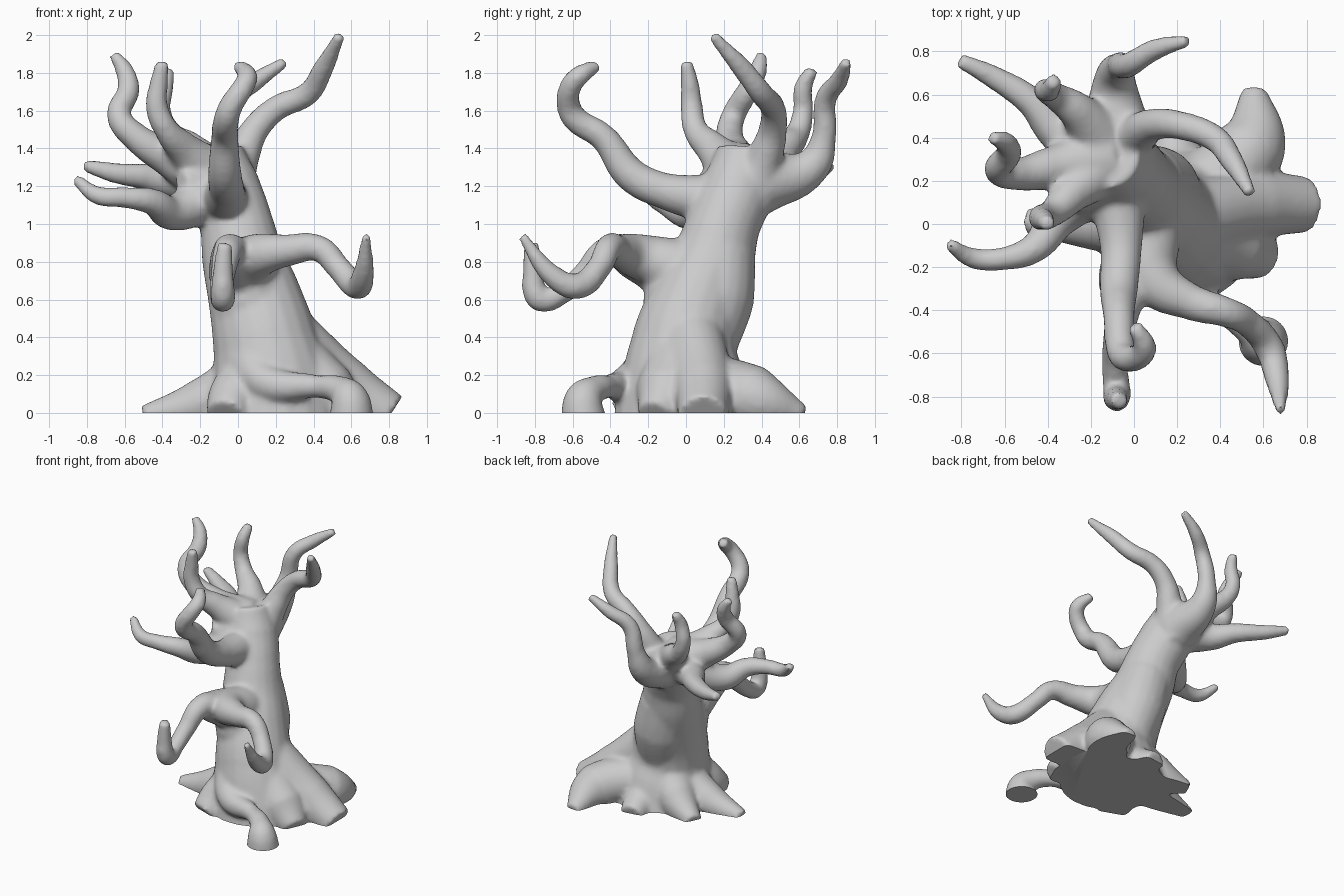
import bpy, bmesh

parts = []


def limb(name, pts):
    """Tapered round tube through (x, y, z, radius) points."""
    cu = bpy.data.curves.new(name, 'CURVE')
    cu.dimensions = '3D'
    cu.bevel_depth = 1.0
    cu.bevel_resolution = 8
    cu.resolution_u = 8
    cu.use_fill_caps = True
    sp = cu.splines.new('BEZIER')
    sp.bezier_points.add(len(pts) - 1)
    for bp, (x, y, z, r) in zip(sp.bezier_points, pts):
        bp.co = (x, y, z)
        bp.radius = r
        bp.handle_left_type = bp.handle_right_type = 'AUTO'
    ob = bpy.data.objects.new(name, cu)
    bpy.context.collection.objects.link(ob)
    parts.append(ob)


def root(mx, my, mz, mr, tx, ty, tr, top=0.25):
    """Root flaring from inside the trunk, over a mid point, down to a tip."""
    limb("root", [(0.13 + mx * 0.2, my * 0.3, top, 0.17),
                  (mx, my, mz, mr), (tx, ty, -0.02, tr)])


# trunk, leaning back and to the left
limb("trunk", [(0.2, 0.0, -0.1, 0.40), (0.19, -0.01, 0.1, 0.36), (0.15, -0.01, 0.35, 0.285),
               (0.09, 0.06, 0.6, 0.25), (0.03, 0.14, 0.8, 0.22), (-0.01, 0.2, 1.0, 0.195),
               (-0.08, 0.28, 1.2, 0.195), (-0.13, 0.32, 1.37, 0.16)])
# swellings at the back, under the front arms and low on the right
limb("back_swelling", [(0.14, 0.09, 0.36, 0.18), (0.1, 0.15, 0.6, 0.21), (0.04, 0.18, 0.85, 0.19)])
limb("front_swelling", [(0.09, 0.0, 0.4, 0.22), (0.05, -0.06, 0.66, 0.18), (0.03, -0.14, 0.8, 0.12)])
limb("right_swelling", [(0.25, 0.02, 0.32, 0.2), (0.42, 0.02, 0.12, 0.21), (0.54, 0.0, -0.02, 0.18)])

# roots
root(0.57, 0.09, 0.13, 0.16, 0.80, 0.09, 0.13, 0.42)
root(0.54, 0.36, 0.08, 0.17, 0.56, 0.62, 0.06, 0.15)
root(0.47, -0.10, 0.10, 0.17, 0.61, -0.16, 0.10, 0.36)
root(-0.20, 0.01, 0.05, 0.13, -0.5, 0.01, 0.06, 0.2)
root(-0.05, 0.18, 0.08, 0.15, -0.26, 0.28, 0.07)
root(0.2, 0.23, 0.06, 0.15, 0.17, 0.44, 0.09)
root(-0.02, -0.21, 0.08, 0.14, -0.06, -0.32, 0.11)
# arched root with a foot
limb("foot_root", [(0.05, -0.12, 0.3, 0.14), (0.15, -0.3, 0.16, 0.10), (0.42, -0.41, 0.14, 0.06),
                   (0.54, -0.49, 0.12, 0.075), (0.59, -0.54, 0.07, 0.105), (0.6, -0.54, -0.06, 0.125)])

# crown branches
limb("tall_branch", [(-0.07, 0.34, 1.15, 0.16), (0.02, 0.42, 1.36, 0.095), (0.09, 0.46, 1.5, 0.075),
                     (0.2, 0.46, 1.61, 0.067), (0.37, 0.4, 1.69, 0.062), (0.45, 0.3, 1.82, 0.055),
                     (0.54, 0.14, 2.0, 0.03)])
limb("back_branch", [(-0.08, 0.4, 1.22, 0.17), (-0.09, 0.66, 1.3, 0.10), (-0.07, 0.73, 1.46, 0.065),
                     (-0.02, 0.74, 1.66, 0.058), (0.1, 0.81, 1.76, 0.05), (0.25, 0.85, 1.86, 0.03)])
limb("back_left_branch", [(-0.15, 0.32, 1.25, 0.16), (-0.34, 0.42, 1.23, 0.10), (-0.48, 0.57, 1.25, 0.07),
                          (-0.65, 0.68, 1.27, 0.055), (-0.81, 0.76, 1.31, 0.035)])
limb("left_branch", [(-0.12, 0.2, 1.17, 0.14), (-0.35, 0.03, 1.06, 0.095), (-0.46, -0.11, 1.12, 0.07),
                     (-0.6, -0.16, 1.14, 0.055), (-0.74, -0.16, 1.15, 0.05), (-0.86, -0.09, 1.24, 0.03)])
limb("upper_left_branch", [(-0.15, 0.3, 1.26, 0.17), (-0.38, 0.26, 1.36, 0.10), (-0.54, 0.23, 1.46, 0.075),
                           (-0.63, 0.25, 1.57, 0.065), (-0.58, 0.33, 1.71, 0.06),
                           (-0.6, 0.38, 1.81, 0.05), (-0.66, 0.4, 1.9, 0.03)])
limb("front_left_branch", [(-0.15, 0.27, 1.26, 0.15), (-0.29, 0.14, 1.40, 0.09), (-0.38, 0.05, 1.5, 0.065),
                           (-0.43, 0.03, 1.62, 0.06), (-0.42, 0.02, 1.74, 0.05), (-0.4, 0.0, 1.86, 0.035)])
limb("inner_branch", [(-0.15, 0.38, 1.26, 0.15), (-0.26, 0.52, 1.4, 0.09), (-0.36, 0.59, 1.48, 0.065),
                      (-0.41, 0.62, 1.6, 0.055), (-0.39, 0.62, 1.72, 0.05), (-0.37, 0.67, 1.82, 0.035)])
limb("front_branch", [(-0.08, 0.2, 1.12, 0.14), (-0.06, -0.13, 1.18, 0.095), (-0.07, -0.29, 1.26, 0.09),
                      (-0.07, -0.44, 1.46, 0.072), (-0.06, -0.59, 1.56, 0.068), (-0.04, -0.62, 1.62, 0.064),
                      (0.03, -0.61, 1.73, 0.058), (0.05, -0.57, 1.78, 0.055), (0.0, -0.47, 1.84, 0.035)])
# short stub between the left branches
limb("stub", [(-0.15, 0.2, 1.22, 0.12), (-0.3, 0.1, 1.22, 0.06)])

# low front arms
limb("low_right_arm", [(0.06, -0.02, 0.76, 0.16), (0.1, -0.26, 0.83, 0.12), (0.26, -0.36, 0.86, 0.085),
                       (0.43, -0.41, 0.87, 0.07), (0.53, -0.46, 0.77, 0.065), (0.63, -0.58, 0.67, 0.07),
                       (0.66, -0.7, 0.72, 0.06), (0.68, -0.87, 0.94, 0.025)])
limb("low_front_arm", [(0.0, -0.08, 0.74, 0.16), (-0.03, -0.27, 0.82, 0.12), (-0.05, -0.4, 0.86, 0.08),
                       (-0.08, -0.54, 0.73, 0.065), (-0.09, -0.65, 0.64, 0.06), (-0.08, -0.77, 0.60, 0.065),
                       (-0.08, -0.8, 0.64, 0.065), (-0.08, -0.81, 0.74, 0.055), (-0.07, -0.82, 0.9, 0.04)])

# fuse every part into one skin
bpy.context.view_layer.update()
dg = bpy.context.evaluated_depsgraph_get()
bm = bmesh.new()
for ob in parts:
    me = bpy.data.meshes.new_from_object(ob.evaluated_get(dg))
    bm.from_mesh(me)
    bpy.data.meshes.remove(me)
for ob in parts:
    bpy.data.objects.remove(ob)
mesh = bpy.data.meshes.new("tree")
bm.to_mesh(mesh)
bm.free()
tree = bpy.data.objects.new("tree", mesh)
bpy.context.collection.objects.link(tree)
rm = tree.modifiers.new("fuse", 'REMESH')
rm.mode = 'VOXEL'
rm.voxel_size = 0.017
sm = tree.modifiers.new("soften", 'SMOOTH')
sm.factor = 0.5
sm.iterations = 8
bpy.context.view_layer.update()
dg = bpy.context.evaluated_depsgraph_get()
skin = bpy.data.meshes.new_from_object(tree.evaluated_get(dg))
tree.modifiers.clear()

# flat underside at ground level
bm = bmesh.new()
bm.from_mesh(skin)
bmesh.ops.bisect_plane(bm, geom=bm.verts[:] + bm.edges[:] + bm.faces[:],
                       plane_co=(0, 0, 0), plane_no=(0, 0, 1), clear_inner=True)
bmesh.ops.holes_fill(bm, edges=[e for e in bm.edges if e.is_boundary], sides=0)
bmesh.ops.recalc_face_normals(bm, faces=bm.faces[:])
bm.to_mesh(skin)
bm.free()
tree.data = skin
bpy.context.view_layer.objects.active = tree
tree.select_set(True)
bpy.ops.object.shade_smooth_by_angle(angle=0.8)
